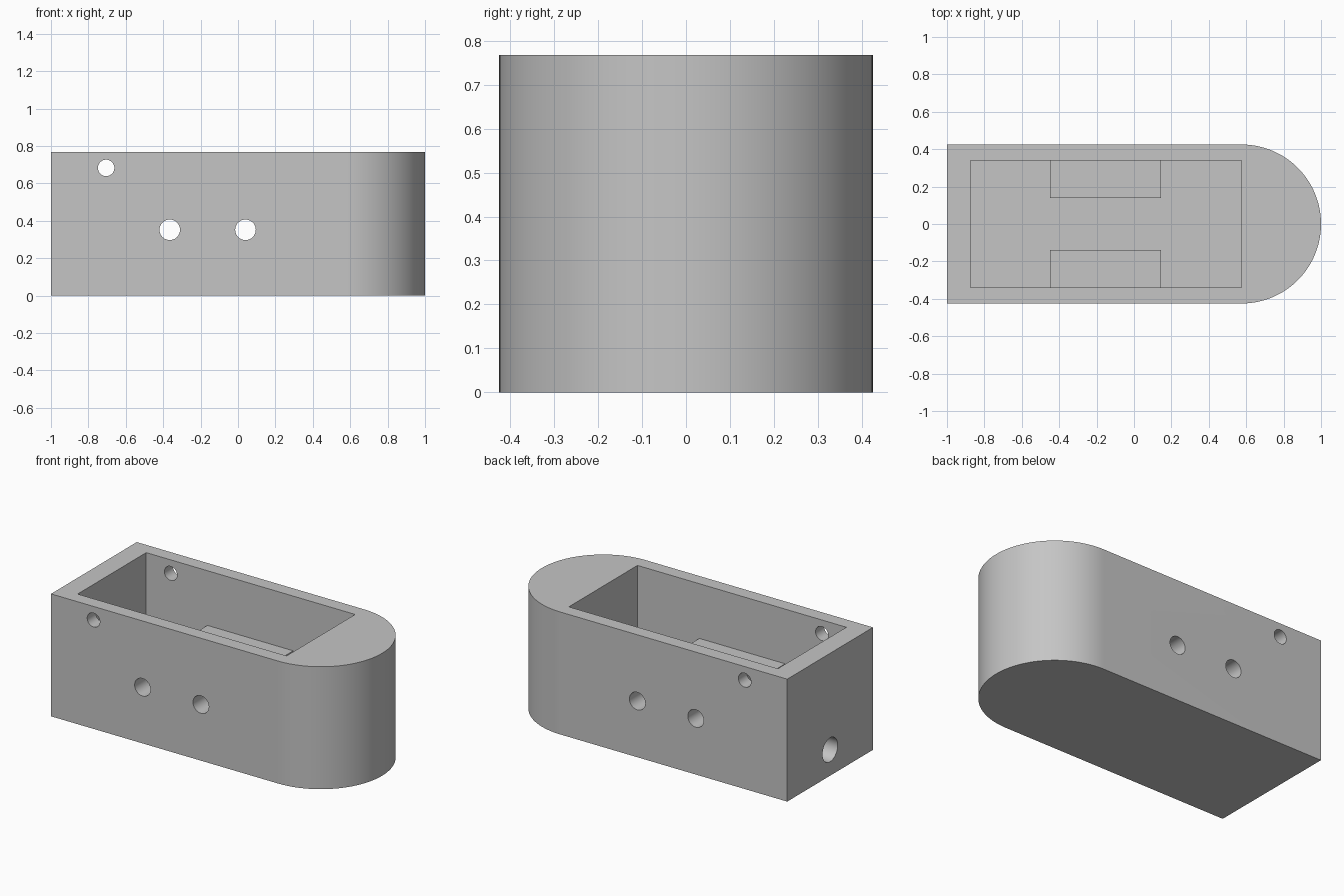
import bpy, bmesh, math
from mathutils import Matrix

cube = bpy.data.objects.get("Cube")
if cube:
    bpy.data.objects.remove(cube, do_unlink=True)

HALF_W, HEIGHT, FLOOR = 0.425, 0.768, 0.085
POCKET_X0, POCKET_X1, POCKET_Y = -0.875, 0.575, 0.34

grey = bpy.data.materials.new("plain grey")
grey.use_nodes = True
colour = (0.56, 0.56, 0.56, 1)
grey.diffuse_color = colour
grey.node_tree.nodes["Principled BSDF"].inputs["Base Color"].default_value = colour


def add_object(name, bm):
    bmesh.ops.recalc_face_normals(bm, faces=bm.faces)
    mesh = bpy.data.meshes.new(name)
    bm.to_mesh(mesh)
    bm.free()
    mesh.materials.append(grey)
    obj = bpy.data.objects.new(name, mesh)
    bpy.context.collection.objects.link(obj)
    return obj


def box(name, x0, x1, y0, y1, z0, z1):
    bm = bmesh.new()
    centre = Matrix.Translation(((x0 + x1) / 2, (y0 + y1) / 2, (z0 + z1) / 2))
    size = Matrix.Diagonal((x1 - x0, y1 - y0, z1 - z0, 1))
    bmesh.ops.create_cube(bm, size=1, matrix=centre @ size)
    return add_object(name, bm)


def rod(name, centre, radius, length, axis):
    bm = bmesh.new()
    turn = Matrix.Rotation(math.pi / 2, 4, "X" if axis == "Y" else "Y")
    bmesh.ops.create_cone(bm, cap_ends=True, segments=40, radius1=radius, radius2=radius,
                          depth=length, matrix=Matrix.Translation(centre) @ turn)
    return add_object(name, bm)


def combine(target, other, operation):
    mod = target.modifiers.new(operation.title(), "BOOLEAN")
    mod.object, mod.operation, mod.solver = other, operation, "EXACT"
    bpy.context.view_layer.objects.active = target
    bpy.ops.object.modifier_apply(modifier=mod.name)
    bpy.data.objects.remove(other, do_unlink=True)


# Housing: square at one end, half round at the other
bm = bmesh.new()
outline = [(-1, HALF_W), (-1, -HALF_W)]
for i in range(65):
    a = -math.pi / 2 + math.pi * i / 64
    outline.append((1 - HALF_W + HALF_W * math.cos(a), HALF_W * math.sin(a)))
base = bm.faces.new([bm.verts.new((x, y, 0)) for x, y in outline])
top = bmesh.ops.extrude_face_region(bm, geom=[base])["geom"]
bmesh.ops.translate(bm, vec=(0, 0, HEIGHT),
                    verts=[v for v in top if isinstance(v, bmesh.types.BMVert)])
housing = add_object("housing", bm)

# Open pocket
combine(housing, box("pocket_cutter", POCKET_X0, POCKET_X1, -POCKET_Y, POCKET_Y, FLOOR, 1),
        "DIFFERENCE")

# Mounting blocks along both inner walls
for side in (-1, 1):
    y0, y1 = sorted((side * 0.14, side * 0.38))
    combine(housing, box("mounting_block", -0.45, 0.145, y0, y1, 0.04, 0.425), "UNION")

# Cross holes through both walls and the blocks
for x, z, r in ((-0.705, 0.683, 0.044), (-0.365, 0.352, 0.055), (0.04, 0.352, 0.055)):
    combine(housing, rod("cross_hole_cutter", (x, 0, z), r, 1.2, "Y"), "DIFFERENCE")

# Cable hole in the flat end
combine(housing, rod("cable_hole_cutter", (-1, 0, 0.163), 0.075, 0.4, "X"), "DIFFERENCE")

# Smooth the round surfaces, keep the edges sharp
bpy.ops.object.select_all(action="DESELECT")
housing.select_set(True)
bpy.context.view_layer.objects.active = housing
bpy.ops.object.shade_smooth_by_angle(angle=math.radians(30))
